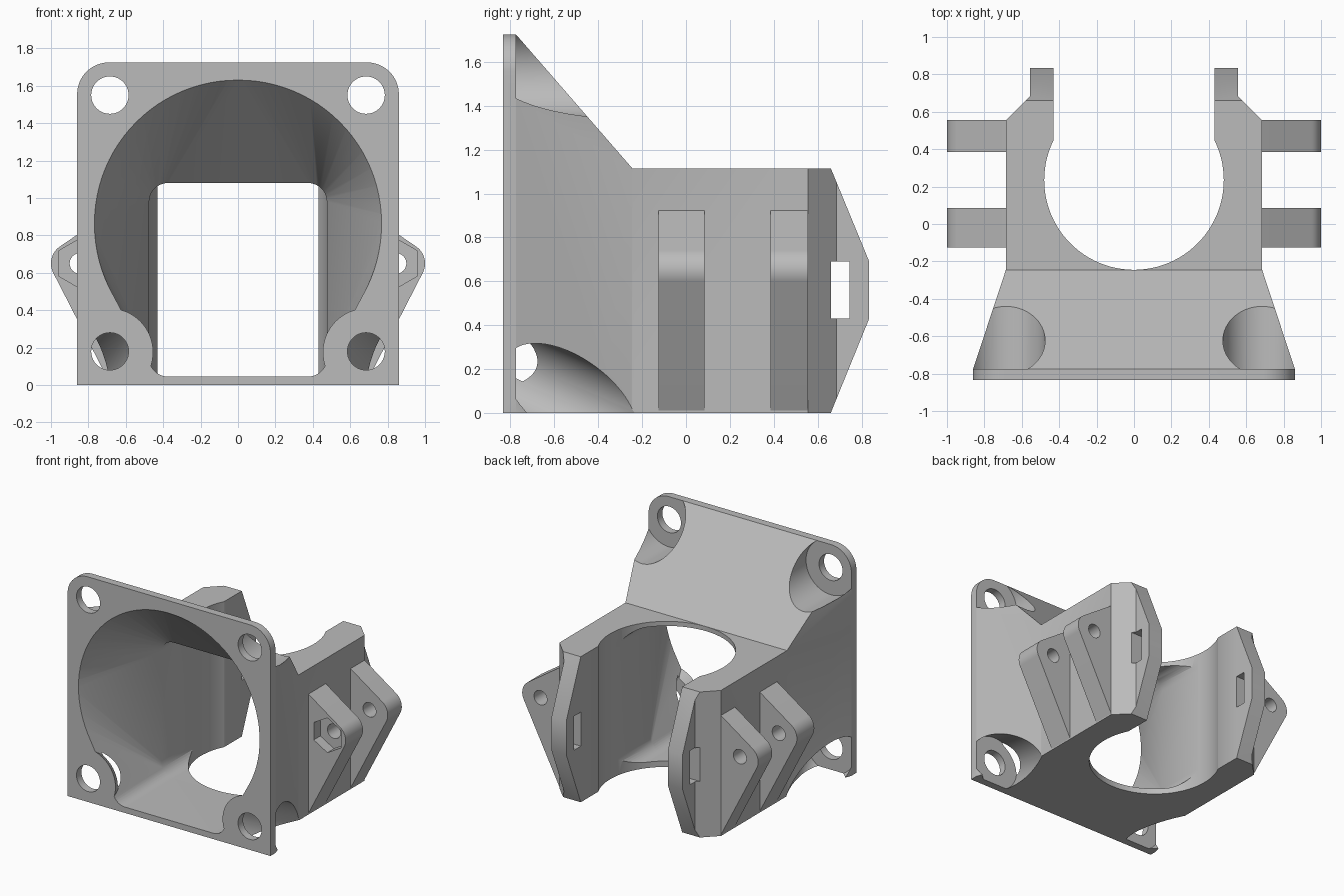
import bpy, bmesh
from math import sin, cos, radians, tau

cube = bpy.data.objects.get("Cube")
if cube:
    bpy.data.objects.remove(cube)

grey = bpy.data.materials.new("light_grey")
grey.use_nodes = True
grey.diffuse_color = (0.5, 0.5, 0.5, 1)
grey.node_tree.nodes["Principled BSDF"].inputs["Base Color"].default_value = (0.5, 0.5, 0.5, 1)


def finish(name, bm):
    bmesh.ops.recalc_face_normals(bm, faces=bm.faces)
    mesh = bpy.data.meshes.new(name)
    bm.to_mesh(mesh)
    bm.free()
    mesh.materials.append(grey)
    obj = bpy.data.objects.new(name, mesh)
    bpy.context.scene.collection.objects.link(obj)
    return obj


def loft(name, ring_a, ring_b):
    """Closed solid between two rings with equal point counts."""
    bm = bmesh.new()
    a = [bm.verts.new(p) for p in ring_a]
    b = [bm.verts.new(p) for p in ring_b]
    bm.faces.new(a)
    bm.faces.new(b[::-1])
    for i in range(len(a)):
        j = (i + 1) % len(a)
        bm.faces.new((a[i], b[i], b[j], a[j]))
    return finish(name, bm)


def place(points, axis, d):
    if axis == "x":
        return [(d, u, v) for u, v in points]
    if axis == "y":
        return [(u, d, v) for u, v in points]
    return [(u, v, d) for u, v in points]


def prism(name, points, axis, lo, hi):
    return loft(name, place(points, axis, lo), place(points, axis, hi))


def arc(u, v, r, start, end, n):
    angles = [radians(start + (end - start) * i / n) for i in range(n + 1)]
    return [(u + r * cos(t), v + r * sin(t)) for t in angles]


def circle(u, v, r, n=64):
    return [(u + r * cos(tau * i / n), v + r * sin(tau * i / n)) for i in range(n)]


def box(name, x, y, z):
    return prism(name, [(x[0], y[0]), (x[1], y[0]), (x[1], y[1]), (x[0], y[1])], "z", *z)


def rounded_rect(w, lo, hi, r):
    return (arc(w - r, lo + r, r, -90, 0, 10) + arc(w - r, hi - r, r, 0, 90, 10)
            + arc(r - w, hi - r, r, 90, 180, 10) + arc(r - w, lo + r, r, 180, 270, 10))


def combine(obj, tool, operation="DIFFERENCE"):
    mod = obj.modifiers.new("cut", "BOOLEAN")
    mod.operation, mod.object, mod.solver = operation, tool, "EXACT"
    bpy.ops.object.select_all(action="DESELECT")
    bpy.context.view_layer.objects.active = obj
    obj.select_set(True)
    bpy.ops.object.modifier_apply(modifier=mod.name)
    bpy.data.objects.remove(tool)


def smooth(obj):
    bpy.ops.object.select_all(action="DESELECT")
    bpy.context.view_layer.objects.active = obj
    obj.select_set(True)
    bpy.ops.object.shade_smooth_by_angle(angle=radians(30))


FRONT, FLANGE, NECK = -0.835, -0.775, -0.245
HOLE_X, TOP_Z, LOW_Z = 0.685, 1.55, 0.18

# Outer shell: plan, side and front silhouettes intersected
half = [(0.86, FRONT), (0.86, FLANGE), (0.685, NECK), (0.685, 0.555),
        (0.555, 0.685), (0.555, 0.835)]
plan = half + [(-x, y) for x, y in reversed(half)]
side = [(FRONT, 0), (0.66, 0), (0.835, 0.43), (0.835, 0.69), (0.66, 1.115),
        (NECK, 1.115), (FLANGE, 1.725), (FRONT, 1.725)]
face = ([(-0.86, -0.1), (0.86, -0.1)] + arc(0.69, 1.555, 0.17, 0, 90, 16)
        + arc(-0.69, 1.555, 0.17, 90, 180, 16))
body = prism("duct_body", plan, "z", -0.1, 1.9)
combine(body, prism("side_shape", side, "x", -1.2, 1.2), "INTERSECT")
combine(body, prism("front_shape", face, "y", -1, 1), "INTERSECT")

# Funnel: hull from the round mouth to the rounded square throat
throat = rounded_rect(0.475, 0.045, 1.08, 0.1)
bm = bmesh.new()
mouth = place(circle(0, 0.865, 0.77, 96) + throat, "y", FRONT - 0.005)
for p in mouth + place(throat, "y", NECK):
    bm.verts.new(p)
hull = bmesh.ops.convex_hull(bm, input=bm.verts)
loose = [v for v in bm.verts if not v.link_faces]
bmesh.ops.delete(bm, geom=loose, context="VERTS")
funnel = finish("funnel", bm)


def slanted(name, s, r, start):
    """Tube leaning outward and down behind a lower screw hole."""
    t = 0.7
    return loft(name, place(circle(s * HOLE_X, LOW_Z, r), "y", start),
                place(circle(s * (HOLE_X + 0.37 * t), LOW_Z - 0.45 * t, r), "y", start + t))


# Lower screw bosses stay solid inside the funnel
for s in (-1, 1):
    combine(funnel, slanted("boss", s, 0.235, FRONT - 0.01))
combine(body, funnel)
combine(body, prism("throat", throat, "y", NECK - 0.01, 0.235))

# Vertical bore and open back
combine(body, prism("bore", circle(0, 0.235, 0.48, 96), "z", -0.2, 2))
combine(body, box("back_gap", (-0.43, 0.43), (0.235, 1), (-0.2, 2)))

# Screw holes, screw-head clearances and strap slots
for s in (-1, 1):
    for z in (TOP_Z, LOW_Z):
        combine(body, prism("hole", circle(s * HOLE_X, z, 0.1, 40), "y", -1, FLANGE + 0.01))
    combine(body, prism("clearance", circle(s * HOLE_X, TOP_Z, 0.21), "y", FLANGE, 0.2))
    combine(body, slanted("low_clearance", s, 0.21, FLANGE))
combine(body, box("slot", (-1, 1), (0.66, 0.745), (0.43, 0.69)))
smooth(body)

# Side mounting lugs; the front pair has hexagonal nut recesses
for label, s in (("left", 1), ("right", -1)):
    for row, lo, hi in (("front", -0.125, 0.085), ("rear", 0.385, 0.555)):
        outline = [(0.66, 0.94), (0.66, 0.01), (0.685, 0.01)] + arc(0.89, 0.65, 0.11, -28, 57, 14)
        lug = prism(f"{row}_{label}_lug", [(s * x, z) for x, z in outline], "y", lo, hi)
        combine(lug, prism("bolt_hole", circle(s * 0.845, 0.65, 0.055, 32), "y", lo - 0.1, hi + 0.1))
        if row == "front":
            nut = [(s * 0.845 + 0.133 * cos(radians(a)), 0.65 + 0.133 * sin(radians(a)))
                   for a in range(30, 390, 60)]
            combine(lug, prism("nut", nut, "y", lo - 0.1, lo + 0.08))
        smooth(lug)
